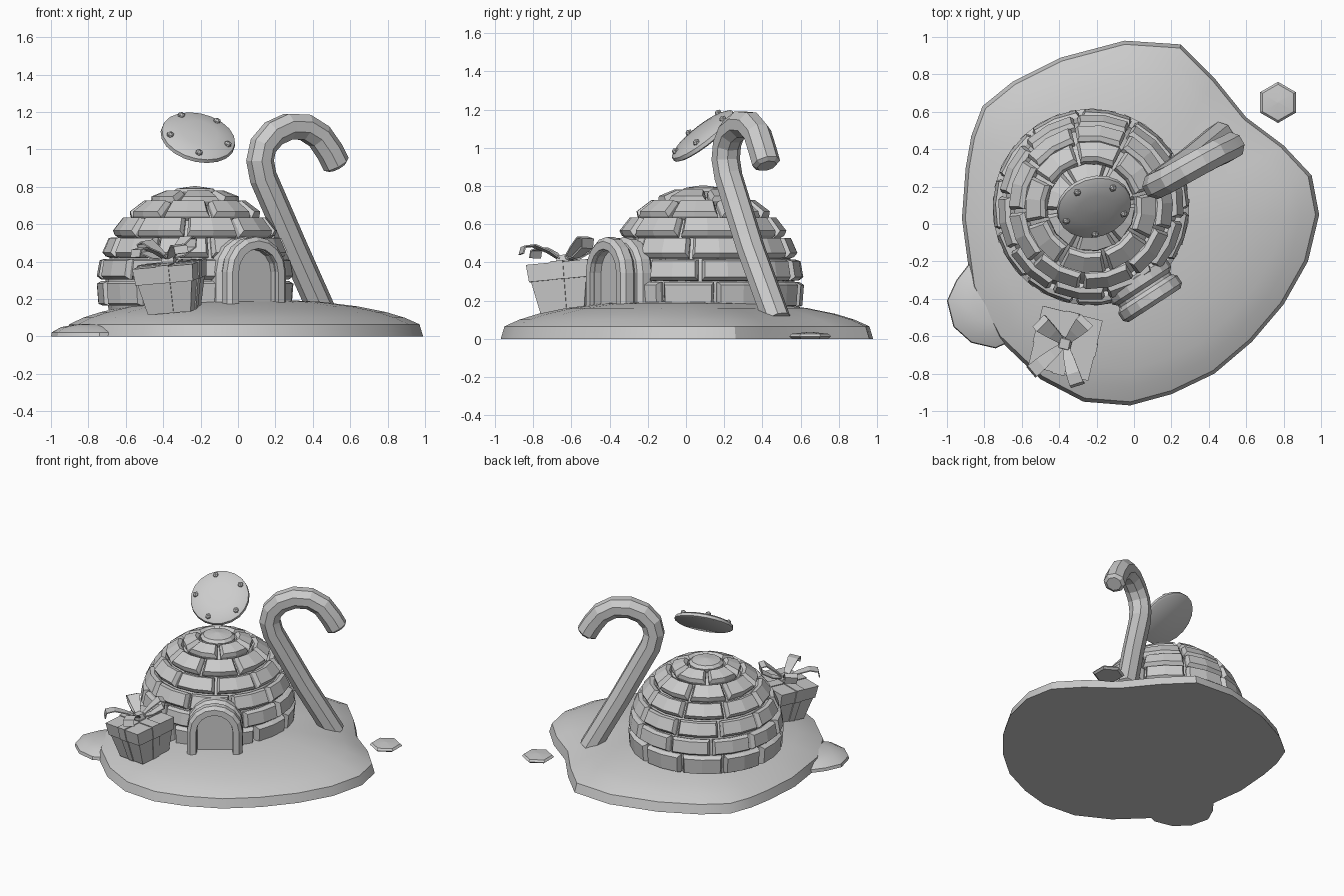
import bpy, bmesh, math
from math import sin, cos, pi, radians
from mathutils import Vector, Matrix

if "Cube" in bpy.data.objects:
    bpy.data.objects.remove(bpy.data.objects["Cube"])

mat = bpy.data.materials.new("light_grey")
mat.use_nodes = True
GREY = (0.6, 0.6, 0.6, 1)
mat.diffuse_color = GREY
mat.node_tree.nodes["Principled BSDF"].inputs["Base Color"].default_value = GREY


def finish(name, bm, matrix=None, smooth=None):
    bmesh.ops.recalc_face_normals(bm, faces=bm.faces)
    me = bpy.data.meshes.new(name)
    bm.to_mesh(me)
    bm.free()
    me.materials.append(mat)
    ob = bpy.data.objects.new(name, me)
    bpy.context.collection.objects.link(ob)
    if matrix:
        ob.matrix_world = matrix
    if smooth:
        bpy.ops.object.select_all(action='DESELECT')
        ob.select_set(True)
        bpy.context.view_layer.objects.active = ob
        bpy.ops.object.shade_smooth_by_angle(angle=radians(smooth))
    return ob


def loft(bm, rings, caps=(True, True), closed=True, loop=False):
    """Skin a list of equal-length point rings."""
    vs = [[bm.verts.new(p) for p in r] for r in rings]
    n = len(vs[0])
    pairs = list(zip(vs, vs[1:])) + ([(vs[-1], vs[0])] if loop else [])
    for a, b in pairs:
        for i in range(n if closed else n - 1):
            j = (i + 1) % n
            bm.faces.new((a[i], a[j], b[j], b[i]))
    if caps[0]:
        bm.faces.new(vs[0])
    if caps[1]:
        bm.faces.new(vs[-1])
    return vs


def mound(name, outline, centre, levels, smooth=30):
    """Stack scaled copies of an outline; levels are (scale, z)."""
    bm = bmesh.new()
    cx, cy = centre
    loft(bm, [[(cx + (x - cx) * s, cy + (y - cy) * s, z) for x, y in outline]
              for s, z in levels])
    return finish(name, bm, smooth=smooth)


def circle(r, n, z=0, start=0.0):
    return [(r * cos(start + 2 * pi * i / n), r * sin(start + 2 * pi * i / n), z) for i in range(n)]


# Snow ground
ground = [(-.05, .98), (.25, .96), (.43, .78), (.6, .57), (.8, .42), (.95, .26), (.99, .05),
          (.93, -.2), (.8, -.43), (.63, -.63), (.43, -.8), (.2, -.91), (-.02, -.97),
          (-.27, -.95), (-.5, -.83), (-.73, -.61), (-.87, -.34), (-.92, .03), (-.9, .3),
          (-.87, .47), (-.81, .63), (-.65, .76), (-.39, .89)]
mound("snow_ground", ground, (0, 0),
      [(1, 0), (.98, .065), (.9, .1), (.8, .13), (.65, .16), (.45, .185), (.2, .197), (.03, .2)])
drift = [(-.88, -.21), (-.95, -.3), (-1, -.41), (-.965, -.55), (-.87, -.635), (-.74, -.665),
         (-.6, -.6), (-.56, -.42), (-.64, -.26), (-.77, -.2)]
mound("side_drift", drift, (-.78, -.43), [(1, 0), (.98, .022), (.75, .05), (.4, .064), (.05, .068)])
chip = [(.77 + x, .65 + y) for x, y, _ in circle(.11, 6, start=pi / 2)]
mound("ice_chip", chip, (.77, .65), [(.85, 0), (1, .012), (.88, .026), (.05, .036)], 10)

# Igloo: inner dome and offset courses of bevelled bricks
IGLOO = Matrix.Translation((-.23, .09, .27))


def sph(r, lat, lon):
    lat, lon = radians(lat), radians(lon)
    return (r * cos(lat) * cos(lon), r * cos(lat) * sin(lon), r * sin(lat) * 1.01)


bm = bmesh.new()
loft(bm, [[sph(.48, lat, 15 * i) for i in range(24)] for lat in (-18, -6, 6, 18, 30, 42, 54, 66, 78, 88)])
finish("igloo_dome", bm, IGLOO, 30)


def brick(bm, a0, a1, o0, o1):
    rings = []
    for r, da in ((.46, 0), (.505, 0), (.528, 1.7)):
        do = da / max(.25, cos(radians((a0 + a1) / 2)))
        lon = (o0 + do, (o0 + o1) / 2, o1 - do)
        rings.append([sph(r, a0 + da, o) for o in lon] + [sph(r, a1 - da, o) for o in lon[::-1]])
    vs = loft(bm, rings, (False, False))
    for ring in (vs[0], vs[-1]):
        bm.faces.new((ring[0], ring[1], ring[4], ring[5]))
        bm.faces.new((ring[1], ring[2], ring[3], ring[4]))


rows = [(-12, 3, 11), (4, 16.5, 11), (18, 30.5, 10), (32, 45, 9), (46.5, 60.5, 8), (62, 75, 6)]
for k, (a0, a1, n) in enumerate(rows):
    bm = bmesh.new()
    step = 360 / n
    gap = 2.2 / cos(radians((a0 + a1) / 2))
    off = -58 + (k % 2) * step / 2 + k * 7
    for i in range(n):
        o = off + i * step
        # leave the lower courses open behind the doorway
        if k < 2 and abs((o + step / 2 + 58 + 180) % 360 - 180) < 12:
            continue
        brick(bm, a0, a1, o + gap / 2, o + step - gap / 2)
    finish("brick_course_%d" % (k + 1), bm, IGLOO)
bm = bmesh.new()
loft(bm, [[sph(r, lat, 30 * i) for i in range(12)] for r, lat in ((.47, 76.5), (.51, 76.5), (.524, 79), (.528, 89))])
finish("igloo_crown", bm, IGLOO)

# Entrance arches: local x runs outward from the igloo, y across
DOOR = Matrix.Translation((-.23, .09, 0)) @ Matrix.Rotation(radians(-57), 4, 'Z')


def arch_line(d, h, base=.15, n=8):
    pts = [(d, h, base)]
    pts += [(d, h * cos(pi * i / n), .345 + h * sin(pi * i / n)) for i in range(n + 1)]
    return pts + [(d, -h, base)]


def arch(name, d0, d1, h0, h1, bev):
    bm = bmesh.new()
    prof = [(d0, h0), (d0, h1 - bev), (d0 + bev, h1), (d1 - bev, h1), (d1, h1 - bev), (d1, h0)]
    loft(bm, [arch_line(d, h) for d, h in prof], (False, False), closed=False, loop=True)
    finish(name, bm, DOOR)


arch("entrance_front_arch", .535, .625, .125, .188, .022)
arch("entrance_rear_arch", .425, .52, .125, .188, .022)
arch("entrance_tunnel", .35, .6, .12, .166, .005)
bm = bmesh.new()
loft(bm, [arch_line(.55, .135), arch_line(.56, .135)])
finish("entrance_back_wall", bm, DOOR)

# Candy cane: octagonal tube along a bent path
path = [Vector(p) for p in [
    (.465, .475, .10), (.3, .34, .47), (.135, .222, .85), (.118, .208, .94), (.135, .215, 1.02), (.19, .24, 1.085),
    (.27, .285, 1.122), (.36, .335, 1.118), (.435, .375, 1.07), (.49, .4, .99), (.525, .42, .92), (.533, .424, .905)]]
bm = bmesh.new()
side = Vector((-.5, .87, 0)).normalized()
rings = []
for i, p in enumerate(path):
    t = (path[min(i + 1, len(path) - 1)] - path[max(i - 1, 0)]).normalized()
    u = (side - t * side.dot(t)).normalized()
    v = t.cross(u)
    r = .052 if i == len(path) - 1 else .075
    rings.append([p + u * x + v * y for x, y, _ in circle(r, 8, start=pi / 8)])
loft(bm, rings)
finish("candy_cane", bm, smooth=12)

# Floating round biscuit with small studs
normal = Vector((.2, -.6, .77)).normalized()
DISC = Matrix.Translation((-.213, .09, 1.065)) @ normal.to_track_quat('Z', 'Y').to_matrix().to_4x4()
bm = bmesh.new()
loft(bm, [circle(r, 20, z) for r, z in ((.19, -.02), (.203, -.012), (.2, .008), (.17, .022), (.1, .034), (.01, .038))])
finish("round_biscuit", bm, DISC, 40)
bm = bmesh.new()
up = DISC.to_3x3().inverted() @ Vector((-.6, .6, .6))
start = math.atan2(up.y, up.x)
for i in range(5):
    a = start + i * 2 * pi / 5
    m = Matrix.Translation((.165 * cos(a), .165 * sin(a), .026)) @ Matrix.Diagonal((1, 1, .8, 1))
    bmesh.ops.create_icosphere(bm, subdivisions=1, radius=.021, matrix=m)
finish("biscuit_studs", bm, DISC)

# Gift: tapered box, lid, ribbon straps and bow, leaning slightly
GIFT = (Matrix.Translation((-.34, -.62, .135)) @ Matrix.Rotation(radians(-6), 4, 'Y')
        @ Matrix.Rotation(radians(4), 4, 'X') @ Matrix.Rotation(radians(-14), 4, 'Z'))


def box(name, levels, sx=1.0, sy=1.0):
    """Tapered block; levels are (half size, z)."""
    bm = bmesh.new()
    loft(bm, [[(h * sx, h * sy, z), (-h * sx, h * sy, z), (-h * sx, -h * sy, z), (h * sx, -h * sy, z)]
              for h, z in levels])
    finish(name, bm, GIFT)


box("gift_box", [(.118, 0), (.15, .17)])
box("gift_lid", [(.158, .165), (.166, .255)])
for name, sx, sy in (("x", 1, .2), ("y", .2, 1)):
    box("gift_strap_" + name, [(.124, 0), (.156, .165), (.164, .165), (.172, .261)], sx, sy)
box("bow_knot", [(.026, .25), (.034, .275), (.026, .305)])


def ribbon(name, angle, pts):
    """Flat band along (distance, height, half width) points."""
    bm = bmesh.new()
    rot = Matrix.Rotation(radians(angle), 4, 'Z')
    loft(bm, [[rot @ Vector((d, -w, .27 + z)), rot @ Vector((d, w, .27 + z))] for d, z, w in pts],
         (False, False), closed=False)
    ob = finish(name, bm, GIFT)
    mod = ob.modifiers.new("thickness", 'SOLIDIFY')
    mod.thickness = .008


loop_pts = [(.01, .015, .015), (.08, .07, .032), (.15, .115, .045), (.185, .1, .045),
            (.175, .05, .042), (.09, .012, .03), (.01, .005, .015)]
tail_pts = [(.01, .01, .015), (.08, .06, .028), (.16, .095, .036), (.22, .09, .038), (.235, .05, .038)]
for i, a in enumerate((60, 150)):
    ribbon("bow_loop_%d" % (i + 1), a, loop_pts)
for i, a in enumerate((234, 302)):
    ribbon("bow_tail_%d" % (i + 1), a, tail_pts)
